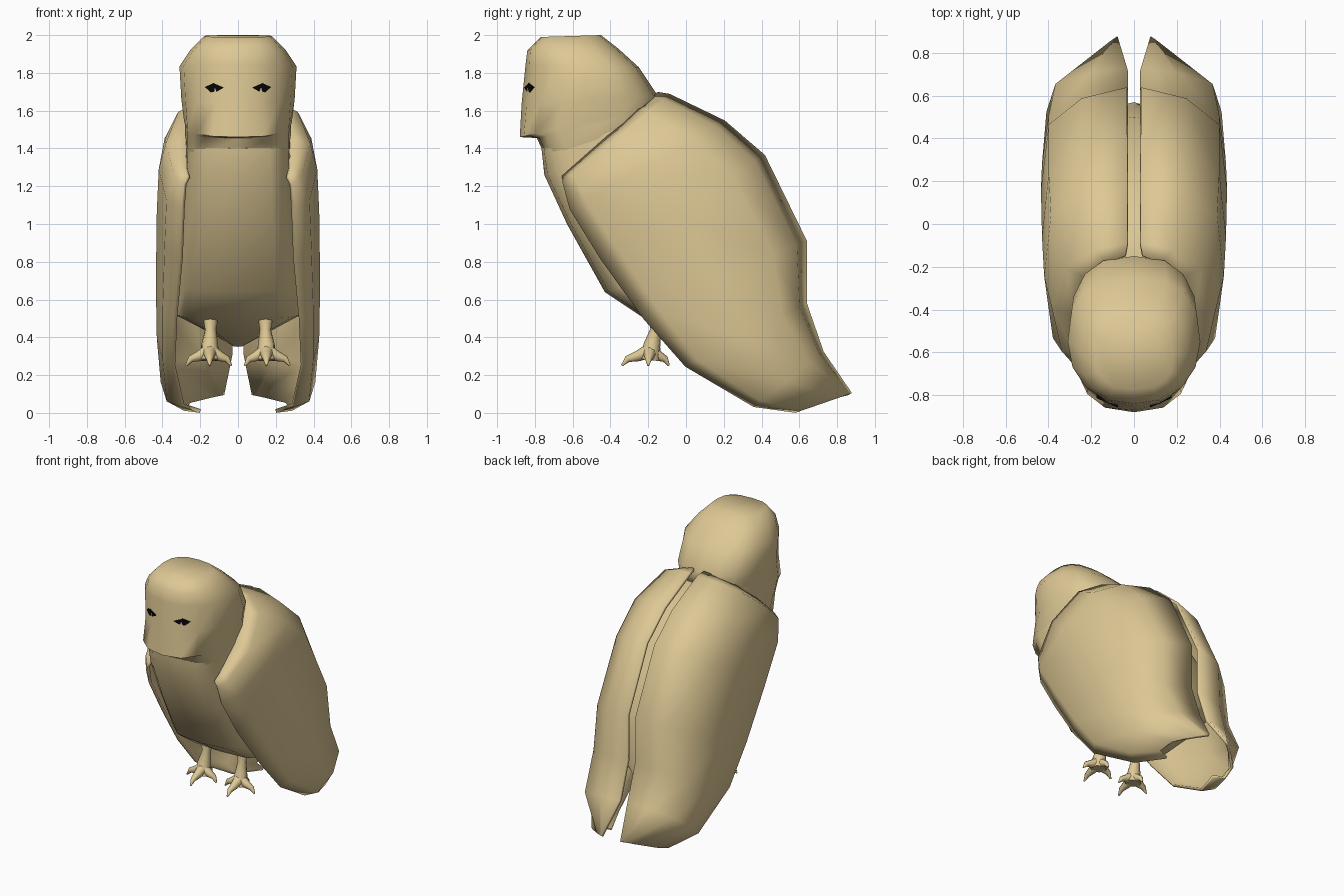
import bpy, bmesh, math
from mathutils import Vector

if "Cube" in bpy.data.objects:
    bpy.data.objects.remove(bpy.data.objects["Cube"])


def material(name, col):
    m = bpy.data.materials.new(name)
    m.diffuse_color = (*col, 1)
    m.use_nodes = True
    m.node_tree.nodes["Principled BSDF"].inputs["Base Color"].default_value = m.diffuse_color
    return m


TAN = material("tan", (0.73, 0.58, 0.30))
BLACK = material("black", (0.002, 0.002, 0.002))


def loft(name, rings, closed=True, mat=TAN, angle=45):
    """Skin a list of equal-length point rows; closed rows get end caps."""
    bm = bmesh.new()
    rows = [[bm.verts.new(p) for p in r] for r in rings]
    n = len(rows[0])
    for a, b in zip(rows, rows[1:]):
        for i in range(n if closed else n - 1):
            j = (i + 1) % n
            bm.faces.new((a[i], a[j], b[j], b[i]))
    if closed:
        bm.faces.new(rows[0])
        bm.faces.new(rows[-1])
    bmesh.ops.recalc_face_normals(bm, faces=bm.faces)
    me = bpy.data.meshes.new(name)
    bm.to_mesh(me)
    bm.free()
    ob = bpy.data.objects.new(name, me)
    bpy.context.collection.objects.link(ob)
    me.materials.append(mat)
    bpy.ops.object.select_all(action='DESELECT')
    bpy.context.view_layer.objects.active = ob
    ob.select_set(True)
    bpy.ops.object.shade_smooth_by_angle(angle=math.radians(angle))
    return ob


def oval(front, back, w, front_power, back_power=2.6, n=16):
    """Rounded section between a front and a back point given as (y, z)."""
    f, b = Vector((0, *front)), Vector((0, *back))
    ring = []
    for i in range(n):
        a = 2 * math.pi * i / n
        power = front_power if math.sin(a) > 0 else back_power
        se = lambda v: math.copysign(abs(v) ** (2 / power), v)
        ring.append((f + b) / 2 + (f - b) / 2 * se(math.sin(a)) + Vector((w * se(math.cos(a)), 0, 0)))
    return ring


def mirror(ob):
    ob.modifiers.new("mirror", 'MIRROR').use_clip = False


# Head with overhanging chin
head = [((-.77, 1.99), (-.45, 2.0), .18, 3), ((-.84, 1.92), (-.36, 1.93), .25, 2.3),
        ((-.85, 1.84), (-.25, 1.83), .31, 2.1), ((-.87, 1.64), (-.15, 1.68), .30, 2.1),
        ((-.88, 1.46), (-.15, 1.62), .285, 2.6), ((-.79, 1.455), (-.16, 1.6), .28, 4),
        ((-.75, 1.37), (-.18, 1.57), .28, 4), ((-.70, 1.28), (-.2, 1.53), .26, 4)]
loft("head", [oval(*h) for h in head], angle=50)

# Body: flat chest running back to a low, narrow tail
body = [((-.765, 1.40), (-.15, 1.58), .275, 4), ((-.75, 1.26), (.08, 1.46), .28, 4),
        ((-.63, 1.0), (.31, 1.22), .30, 4), ((-.43, .64), (.50, .9), .33, 4),
        ((-.22, .5), (.54, .6), .345, 4), ((.3, .35), (.57, .42), .04, 3)]
loft("body", [oval(*b, 3) for b in body])

# Folded wings: shells wrapping from the chest side over to the back
across = (0, .1, .45, .8, .94, 1)
wing = [((-.65, 1.25), (-.15, 1.69), (.26, .27, .275, .22, .12, .04)),
        ((-.645, 1.21), (-.09, 1.68), (.28, .33, .375, .31, .18, .03)),
        ((-.61, 1.08), (.2, 1.54), (.29, .37, .41, .38, .23, .03)),
        ((-.45, .82), (.41, 1.36), (.30, .38, .42, .39, .24, .03)),
        ((-.22, .5), (.63, .91), (.33, .39, .425, .39, .24, .03)),
        ((.0, .25), (.63, .58), (.34, .39, .42, .39, .24, .03)),
        ((.36, .04), (.72, .32), (.29, .37, .40, .36, .20, .03)),
        ((.58, .01), (.87, .1), (.2, .28, .26, .15, .10, .075))]
rows = [[Vector((x, *Vector(f).lerp(Vector(b), t))) for t, x in zip(across, xs)] for f, b, xs in wing]
ob = loft("wings", rows, closed=False, angle=85)
shell = ob.modifiers.new("thickness", 'SOLIDIFY')
shell.thickness, shell.offset = .02, 0
mirror(ob)


def tube(name, path):
    """Tapered limb along (x, y, z, radius) points, mirrored to the other side."""
    rings = []
    for i, p in enumerate(path):
        d = Vector(path[min(i + 1, len(path) - 1)][:3]) - Vector(path[max(i - 1, 0)][:3])
        q = d.to_track_quat('Z', 'X')
        rings.append([Vector(p[:3]) + q @ Vector((p[3] * math.cos(k * math.pi / 4), p[3] * math.sin(k * math.pi / 4), 0))
                      for k in range(8)])
    mirror(loft(name, rings, angle=60))


# Legs and four spread toes each
lx, ly = .15, -.19
tube("legs", [(lx - .005, ly + .04, .53, .045), (lx - .005, ly + .03, .44, .03),
              (lx, ly + .01, .36, .045), (lx, ly, .28, .055)])
for name, dx, dy in (("front_toe", 0, -.15), ("outer_toe", .125, -.01), ("inner_toe", -.115, -.01), ("back_toe", 0, .10)):
    tube(name, [(lx + dx * t, ly + dy * t, z, r) for t, z, r in
                ((0, .33, .04), (.45, .30, .028), (.8, .285, .018), (1, .25, .005))])

# Eyes: thin dark almonds lying on the face
eye = []
for off in (-.008, .02):
    eye.append([Vector((.125 + .05 * c, -.828 + off + .022 * c, 1.72 + s))
                for c, s in ((-1, .002), (-.3, -.018), (.4, -.023), (1, .005), (.1, .026))])
mirror(loft("eyes", eye, mat=BLACK, angle=20))
